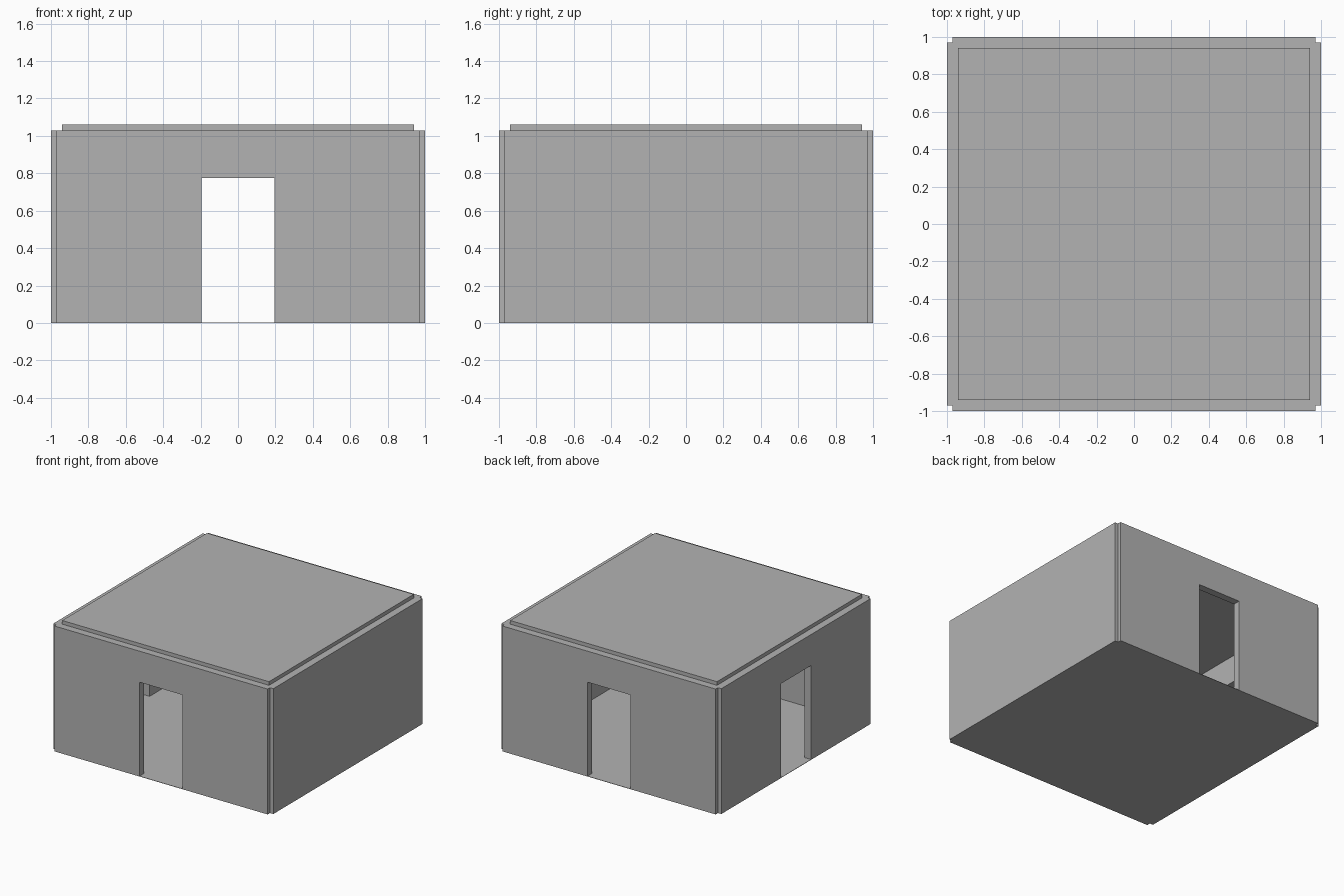
import bpy
import bmesh

if "Cube" in bpy.data.objects:
    bpy.data.objects.remove(bpy.data.objects["Cube"])

HALF = 1.0         # outer half width
NOTCH = 0.03       # square notch at each corner
WALL = 0.06        # wall thickness
INNER = HALF - WALL
WALL_TOP = 1.03
ROOF_TOP = 1.06
CEILING = 1.0
DOOR_HALF = 0.195
DOOR_TOP = 0.775
FLOOR = 0.003

grey = bpy.data.materials.new("plain_grey")
grey.use_nodes = True
colour = (0.45, 0.45, 0.45, 1)
grey.diffuse_color = colour
grey.node_tree.nodes["Principled BSDF"].inputs["Base Color"].default_value = colour


def prism(name, outline, z0, z1):
    """Extrude a plan outline from z0 up to z1."""
    bm = bmesh.new()
    face = bm.faces.new([bm.verts.new((x, y, z0)) for x, y in outline])
    up = bmesh.ops.extrude_face_region(bm, geom=[face])["geom"]
    verts = [v for v in up if isinstance(v, bmesh.types.BMVert)]
    bmesh.ops.translate(bm, verts=verts, vec=(0, 0, z1 - z0))
    bmesh.ops.recalc_face_normals(bm, faces=bm.faces)
    mesh = bpy.data.meshes.new(name)
    bm.to_mesh(mesh)
    bm.free()
    mesh.materials.append(grey)
    obj = bpy.data.objects.new(name, mesh)
    bpy.context.collection.objects.link(obj)
    return obj


def rectangle(x0, x1, y0, y1):
    return [(x0, y0), (x1, y0), (x1, y1), (x0, y1)]


def notched_square():
    h, n = HALF, HALF - NOTCH
    quarter = [(h, n), (n, n), (n, h)]
    points = []
    for _ in range(4):
        points += quarter
        quarter = [(-y, x) for x, y in quarter]
    return points


def cut(target, cutter):
    """Subtract the cutter, then discard it."""
    cutter.hide_render = True
    mod = target.modifiers.new("opening", "BOOLEAN")
    mod.operation = "DIFFERENCE"
    mod.solver = "EXACT"
    mod.object = cutter
    bpy.context.view_layer.objects.active = target
    bpy.ops.object.modifier_apply(modifier=mod.name)
    bpy.data.objects.remove(cutter)


# Floor plate, running out through the doorways
prism("floor", notched_square(), 0, FLOOR)

# Walls: hollow notched block with three doorways
walls = prism("walls", notched_square(), FLOOR, WALL_TOP)
cut(walls, prism("room_cutter", rectangle(-INNER, INNER, -INNER, INNER), -1, 2))
cut(walls, prism("front_back_door_cutter",
                 rectangle(-DOOR_HALF, DOOR_HALF, -2, 2), -1, DOOR_TOP))
cut(walls, prism("side_door_cutter",
                 rectangle(-2, 0, -DOOR_HALF, DOOR_HALF), -1, DOOR_TOP))

# Roof slab, fitted between the walls and standing slightly proud
prism("roof", rectangle(-INNER, INNER, -INNER, INNER), CEILING, ROOF_TOP)
